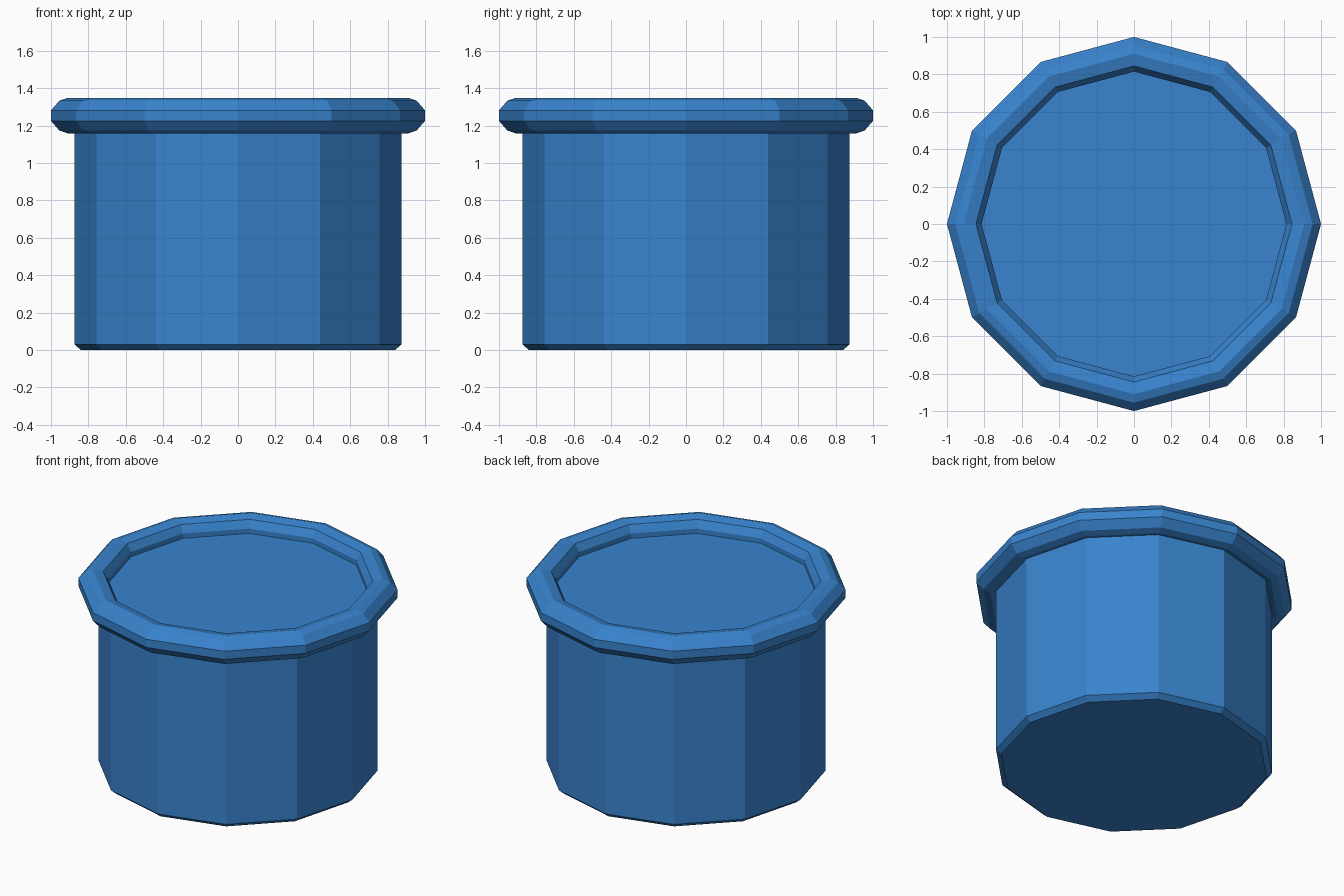
import bpy, bmesh
from math import cos, sin, tau

if "Cube" in bpy.data.objects:
    bpy.data.objects.remove(bpy.data.objects["Cube"])

SIDES = 12

blue = bpy.data.materials.new("blue")
blue.diffuse_color = (0.04, 0.23, 0.62, 1)
blue.use_nodes = True
blue.node_tree.nodes["Principled BSDF"].inputs["Base Color"].default_value = blue.diffuse_color


def lathe(name, profile, closed):
    """Revolve (radius, z) points; closed joins the profile into a ring, else both ends are capped."""
    bm = bmesh.new()
    rings = [[bm.verts.new((r * cos(tau * i / SIDES), r * sin(tau * i / SIDES), z))
              for i in range(SIDES)] for r, z in profile]
    pairs = list(zip(rings, rings[1:]))
    if closed:
        pairs.append((rings[-1], rings[0]))
    else:
        bm.faces.new(rings[0])
        bm.faces.new(rings[-1])
    for a, b in pairs:
        for i in range(SIDES):
            j = (i + 1) % SIDES
            bm.faces.new((a[i], a[j], b[j], b[i]))
    bmesh.ops.recalc_face_normals(bm, faces=bm.faces)
    mesh = bpy.data.meshes.new(name)
    bm.to_mesh(mesh)
    bm.free()
    mesh.materials.append(blue)
    obj = bpy.data.objects.new(name, mesh)
    bpy.context.collection.objects.link(obj)
    return obj


# Solid body with a chamfered foot; its top is the recessed disc inside the rim
lathe("pot_body", [(0.84, 0), (0.875, 0.03), (0.875, 1.25)], closed=False)

# Rounded rim: upper half of the cross-section mirrored about its mid height
MID = 1.253
upper = [(1.0, 0.028), (0.955, 0.08), (0.91, 0.095), (0.845, 0.08), (0.815, 0.03)]
rim = [(r, MID + h) for r, h in upper] + [(r, MID - h) for r, h in reversed(upper)]
lathe("pot_rim", rim, closed=True)
